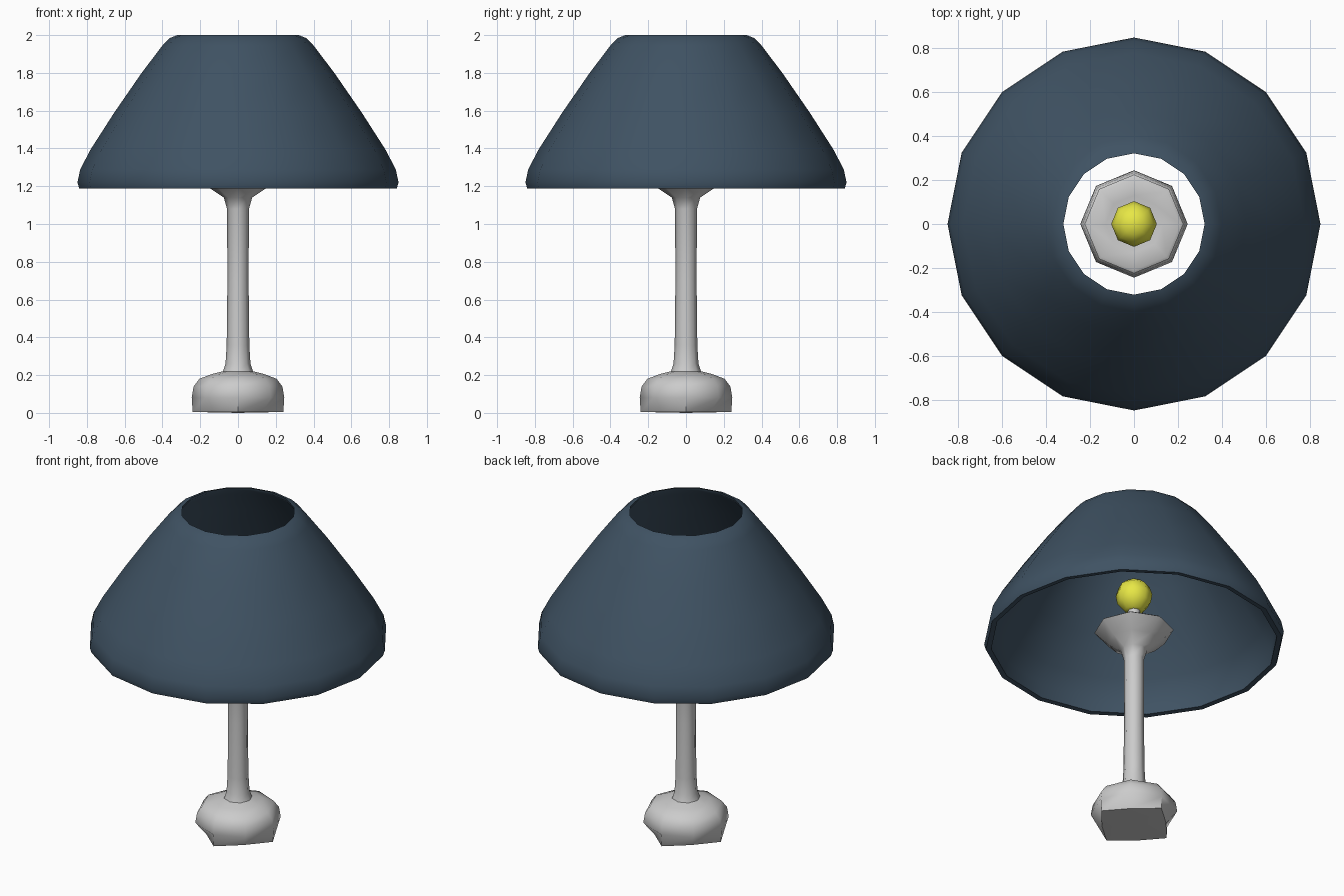
import bpy, bmesh, math

if "Cube" in bpy.data.objects:
    bpy.data.objects.remove(bpy.data.objects["Cube"])

def lathe(name, profile, sides, color=None, closed=False, angle=40, pinch=None):
    """Revolve (radius, z) points; radius 0 makes a pole. pinch shrinks odd vertices of ring 1."""
    bm = bmesh.new()
    rings = []
    for k, (r, z) in enumerate(profile):
        if r == 0:
            rings.append([bm.verts.new((0, 0, z))] * sides)
            continue
        ring = []
        for i in range(sides):
            a = 2 * math.pi * i / sides
            q = r * pinch if pinch and k == 1 and i % 2 else r
            ring.append(bm.verts.new((q * math.cos(a), q * math.sin(a), z)))
        rings.append(ring)
    pairs = list(zip(rings, rings[1:]))
    if closed:
        pairs.append((rings[-1], rings[0]))
    for lo, hi in pairs:
        for i in range(sides):
            j = (i + 1) % sides
            corners = list(dict.fromkeys((lo[i], lo[j], hi[j], hi[i])))
            bm.faces.new(corners)
    bmesh.ops.recalc_face_normals(bm, faces=bm.faces)
    mesh = bpy.data.meshes.new(name)
    bm.to_mesh(mesh)
    bm.free()
    obj = bpy.data.objects.new(name, mesh)
    bpy.context.collection.objects.link(obj)
    if color:
        mat = bpy.data.materials.new(name + "_color")
        mat.diffuse_color = (*color, 1)
        mat.use_nodes = True
        mat.node_tree.nodes["Principled BSDF"].inputs["Base Color"].default_value = mat.diffuse_color
        mesh.materials.append(mat)
    bpy.ops.object.select_all(action='DESELECT')
    obj.select_set(True)
    bpy.context.view_layer.objects.active = obj
    bpy.ops.object.shade_smooth_by_angle(angle=math.radians(angle))
    return obj

# Base, stem and flared dish in one turned body, with the bulb socket on top
lathe("stand", [
    (0, 0), (0.24, 0.005), (0.245, 0.08), (0.235, 0.14), (0.205, 0.18),
    (0.14, 0.205), (0.08, 0.22), (0.066, 0.26), (0.06, 0.36), (0.056, 0.7),
    (0.058, 1.08), (0.075, 1.14), (0.15, 1.19), (0.225, 1.265), (0.21, 1.275),
    (0.13, 1.26), (0.035, 1.26), (0.035, 1.42), (0, 1.42)],
    8, angle=50, pinch=0.76)

# Light bulb
lathe("bulb", [
    (0, 1.39), (0.055, 1.40), (0.095, 1.45), (0.104, 1.50),
    (0.088, 1.55), (0.05, 1.582), (0, 1.592)],
    8, color=(0.8, 0.8, 0.06), angle=60)

# Lampshade: curved outer wall, thin rim, inner wall
lathe("lampshade", [
    (0.81, 1.19), (0.84, 1.187), (0.85, 1.22), (0.835, 1.29), (0.78, 1.395),
    (0.655, 1.59), (0.51, 1.80), (0.40, 1.945), (0.36, 1.985), (0.322, 2.0),
    (0.325, 1.985), (0.375, 1.935), (0.485, 1.79), (0.63, 1.58),
    (0.755, 1.385), (0.808, 1.28)],
    16, color=(0.05, 0.085, 0.125), closed=True, angle=60)
